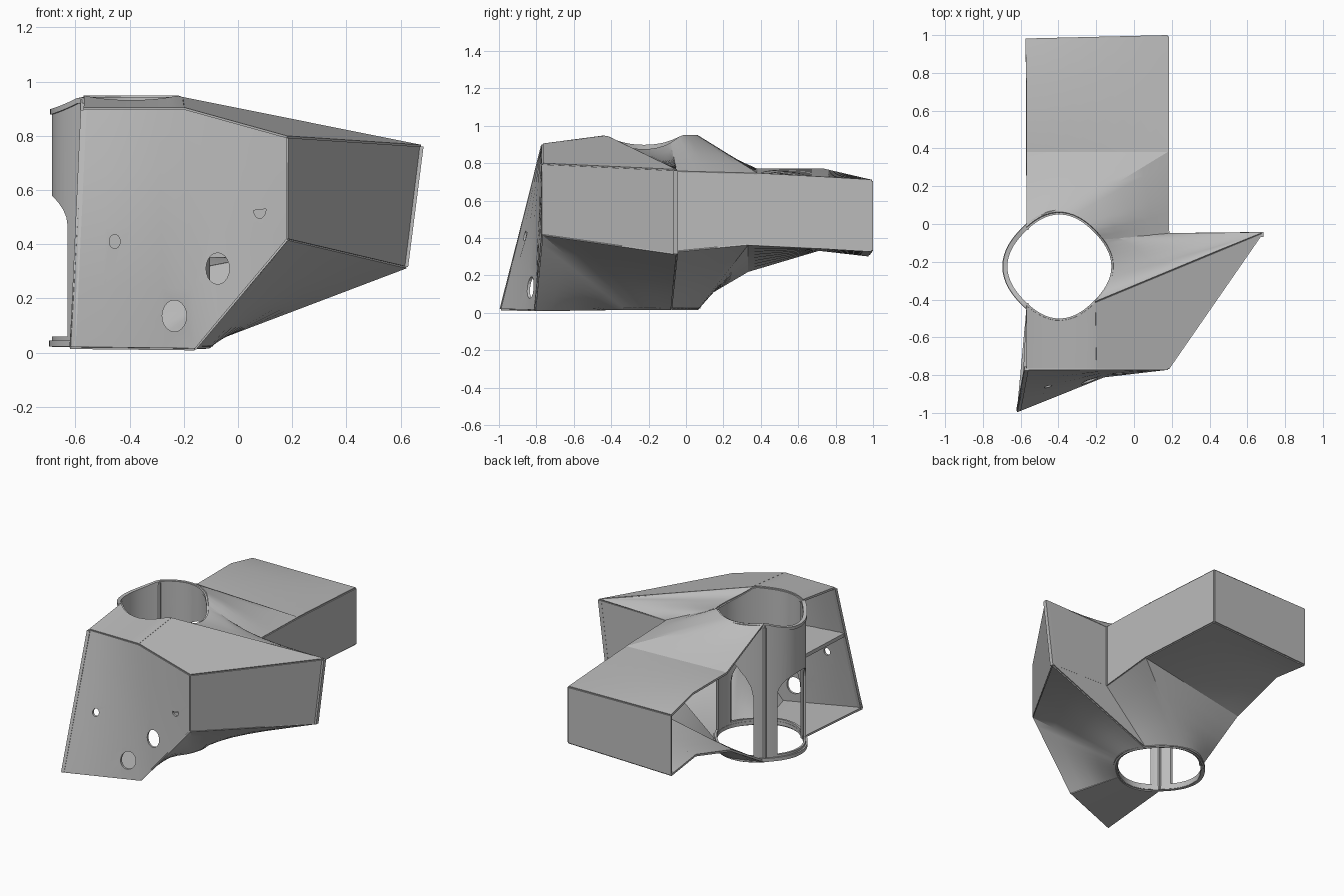
import bpy
import bmesh
from math import radians, cos, sin, pi
from mathutils import Vector

old = bpy.data.objects.get("Cube")
if old:
    bpy.data.objects.remove(old, do_unlink=True)

grey = bpy.data.materials.new("plain grey")
grey.use_nodes = True
grey.diffuse_color = (0.5, 0.5, 0.5, 1)
grey.node_tree.nodes["Principled BSDF"].inputs["Base Color"].default_value = (0.5, 0.5, 0.5, 1)

CX, CY, R = -0.395, -0.225, 0.277
FLOOR = 0.02
WALL = 0.014


def finish(bm, name):
    bmesh.ops.remove_doubles(bm, verts=bm.verts, dist=0.0005)
    bmesh.ops.recalc_face_normals(bm, faces=bm.faces)
    mesh = bpy.data.meshes.new(name)
    bm.to_mesh(mesh)
    bm.free()
    mesh.materials.append(grey)
    obj = bpy.data.objects.new(name, mesh)
    bpy.context.collection.objects.link(obj)
    return obj


def activate(obj):
    bpy.ops.object.select_all(action='DESELECT')
    obj.select_set(True)
    bpy.context.view_layer.objects.active = obj


def apply(obj, kind, **settings):
    mod = obj.modifiers.new(kind, kind)
    for key, value in settings.items():
        setattr(mod, key, value)
    activate(obj)
    bpy.ops.object.modifier_apply(modifier=mod.name)


def smooth(obj):
    activate(obj)
    bpy.ops.object.shade_smooth_by_angle(angle=radians(25))


def loft(name, *rows, wall=WALL, steps=1):
    """Skin through matching rows of points, given a wall thickness."""
    full = []
    for a, b in zip(rows, rows[1:]):
        for s in range(steps):
            full.append([Vector(p).lerp(Vector(q), s / steps) for p, q in zip(a, b)])
    full.append([Vector(p) for p in rows[-1]])
    bm = bmesh.new()
    grid = [[bm.verts.new(p) for p in row] for row in full]
    for a, b in zip(grid, grid[1:]):
        for i in range(len(a) - 1):
            bm.faces.new((a[i], a[i + 1], b[i + 1], b[i]))
    obj = finish(bm, name)
    apply(obj, 'SOLIDIFY', thickness=wall, offset=0)
    smooth(obj)
    return obj


def path(points, cuts):
    """Polyline with every segment divided evenly."""
    out = [Vector(points[0])]
    for a, b in zip(points, points[1:]):
        out += [Vector(a).lerp(Vector(b), (i + 1) / cuts) for i in range(cuts)]
    return out


def rim_height(t):
    """Saddle-shaped rim: low at the sides, lowest toward the wing."""
    dip = 0.075 if cos(t) > 0 else 0.045
    return (0.943 - dip * max(0, (abs(cos(t)) - 0.68) / 0.32)
            - 0.018 * max(0, (-sin(t) - 0.75) / 0.25))


def arc(start, end, count, z=None, radius=R):
    """Points round the tube; without z they follow the top rim."""
    out = []
    for i in range(count + 1):
        t = radians(start + (end - start) * i / count)
        r = radius * (1 + 0.03 * cos(4 * t))
        out.append((CX + r * cos(t), CY + r * sin(t), rim_height(t) if z is None else z))
    return out


def cut(obj, profile, origin, angle, near, far):
    """Cut an extruded outline (sideways, height) through obj along a heading."""
    d = Vector((cos(radians(angle)), sin(radians(angle)), 0))
    side = Vector((-d.y, d.x, 0))
    bm = bmesh.new()
    ends = [[bm.verts.new(Vector(origin) + d * r + side * a + Vector((0, 0, z))) for a, z in profile]
            for r in (near, far)]
    n = len(profile)
    bm.faces.new(ends[0])
    bm.faces.new(ends[1])
    for i in range(n):
        j = (i + 1) % n
        bm.faces.new((ends[0][i], ends[0][j], ends[1][j], ends[1][i]))
    cutter = finish(bm, "cutter")
    apply(obj, 'BOOLEAN', operation='DIFFERENCE', object=cutter)
    bpy.data.objects.remove(cutter, do_unlink=True)
    smooth(obj)


def arch(half, spring, top):
    curve = [(half * cos(pi * i / 12), spring + (top - spring) * sin(pi * i / 12)) for i in range(13)]
    return [(half, 0.06)] + curve + [(-half, 0.06)]


def disc(x, z, rx, rz, turn=2 * pi, count=20):
    return [(x + rx * cos(-turn * i / count), z + rz * sin(-turn * i / count)) for i in range(count)]


# Vertical tube with arched openings to the side, the rear duct and the front chamber
tube = loft("tube", arc(0, 360, 64, FLOOR), arc(0, 360, 64))
for heading, half, spring, top in ((180, 0.15, 0.47, 0.58), (65, 0.22, 0.45, 0.72), (-67, 0.22, 0.32, 0.52)):
    cut(tube, arch(half, spring, top), (CX, CY, 0), heading, 0.05, 0.5)

# Flanges at the tube ends
loft("bottom_flange", arc(0, 360, 64, 0.022, R + 0.004), arc(0, 360, 64, 0.045, R + 0.004), wall=0.026)
top_ring = arc(0, 360, 64, None, R + 0.002)
loft("top_flange", [(x, y, z - 0.02) for x, y, z in top_ring], top_ring, wall=0.024)

# Corners of the shell
tip_top, tip_low = (0.675, -0.05, 0.76), (0.62, -0.05, 0.317)
fold_top, fold_low = (0.18, -0.765, 0.793), (0.18, -0.765, 0.42)
brow_left, brow_right = (-0.57, -0.765, 0.898), (-0.2, -0.765, 0.898)
toe_left, toe_right = (-0.62, -0.99, 0.02), (-0.16, -0.805, 0.015)
elbow_top, elbow_low = (0.177, -0.055, 0.752), (0.177, -0.055, 0.33)

# Front plate with its four holes
front = loft("front_plate", path([brow_left, brow_right, fold_top], 4),
             path([toe_left, toe_right, fold_low], 4), steps=4)
for hole in (disc(-0.455, 0.41, 0.02, 0.026), disc(-0.235, 0.135, 0.045, 0.058),
             disc(-0.075, 0.31, 0.043, 0.058), disc(0.08, 0.53, 0.023, 0.035, pi)):
    cut(front, hole, (0, 0, 0), -90, 0.7, 1.1)

# Front chamber: roof, floor and shelf
loft("front_roof", arc(-130, -45, 12), path([brow_left, brow_right], 12))
loft("front_floor", arc(-130, -60, 12, FLOOR), path([toe_left, toe_right], 12))
loft("front_shelf", arc(-130, -60, 12, 0.56), path([(-0.59, -0.85, 0.56), (-0.16, -0.78, 0.56)], 12), wall=0.025)

# Side wing: outer wall, roof, rear saddle, underside and back wall
loft("wing_wall", [fold_top, tip_top], [fold_low, tip_low])
loft("wing_roof", [arc(-45, 0, 1)[0], tip_top], [brow_right, fold_top])
loft("wing_saddle", arc(-45, 32, 16), [tip_top] * 8 + path([tip_top, elbow_top], 8), steps=4)
loft("wing_underside", arc(32, -60, 16, FLOOR), path([tip_low, fold_low, toe_right], 8), steps=4)
loft("wing_back", [tip_top, elbow_top], [tip_low, elbow_low])
loft("wing_back_gusset", [tip_low, elbow_low], arc(32, 32, 1, FLOOR))

# Rear duct: roof, underside, side wall and closed end
end_top = path([(-0.575, 0.975, 0.708), (0.177, 0.993, 0.705)], 8)
end_low = path([(-0.575, 0.975, 0.308), (0.177, 0.993, 0.333)], 8)
roof_step = path([(-0.57, 0.38, 0.763), (0.177, 0.38, 0.74)], 8)
low_step = path([(-0.57, 0.33, 0.225), (0.177, 0.33, 0.368)], 8)
loft("duct_roof_slope", arc(130, 32, 16), roof_step + path([roof_step[-1], elbow_top], 8)[1:], steps=4)
loft("duct_roof", roof_step, path([(-0.57, 0.74, 0.763), (0.177, 0.74, 0.72)], 8), end_top)
loft("duct_underside_slope", arc(130, 32, 16, FLOOR), low_step + path([low_step[-1], elbow_low], 8)[1:], steps=4)
loft("duct_underside", low_step, path([(-0.57, 0.71, 0.338), (0.177, 0.71, 0.35)], 8), end_low)
loft("duct_wall", [elbow_top, roof_step[-1], end_top[-1]], [elbow_low, low_step[-1], end_low[-1]])
loft("duct_end", end_top, end_low)


def strip(name, a, b, size):
    """Square bar between two points."""
    a, b = Vector(a), Vector(b)
    bm = bmesh.new()
    bmesh.ops.create_cube(bm, size=1)
    for v in bm.verts:
        v.co = (b if v.co.z > 0 else a) + Vector((v.co.x * size, v.co.y * size, 0))
    finish(bm, name)


# Thickened edges round the open sides
for label, y in (("rear", -0.02), ("front", -0.43)):
    strip(label + "_tube_post", (-0.57, y, FLOOR), (-0.57, y, 0.935), 0.024)
strip("front_edge_strip", (-0.61, -0.98, 0.02), (-0.57, -0.765, 0.895), 0.022)
strip("wing_edge_strip", (0.615, -0.055, 0.315), (0.672, -0.055, 0.76), 0.026)
strip("elbow_strip", (0.175, -0.05, 0.33), (0.175, -0.05, 0.75), 0.024)
